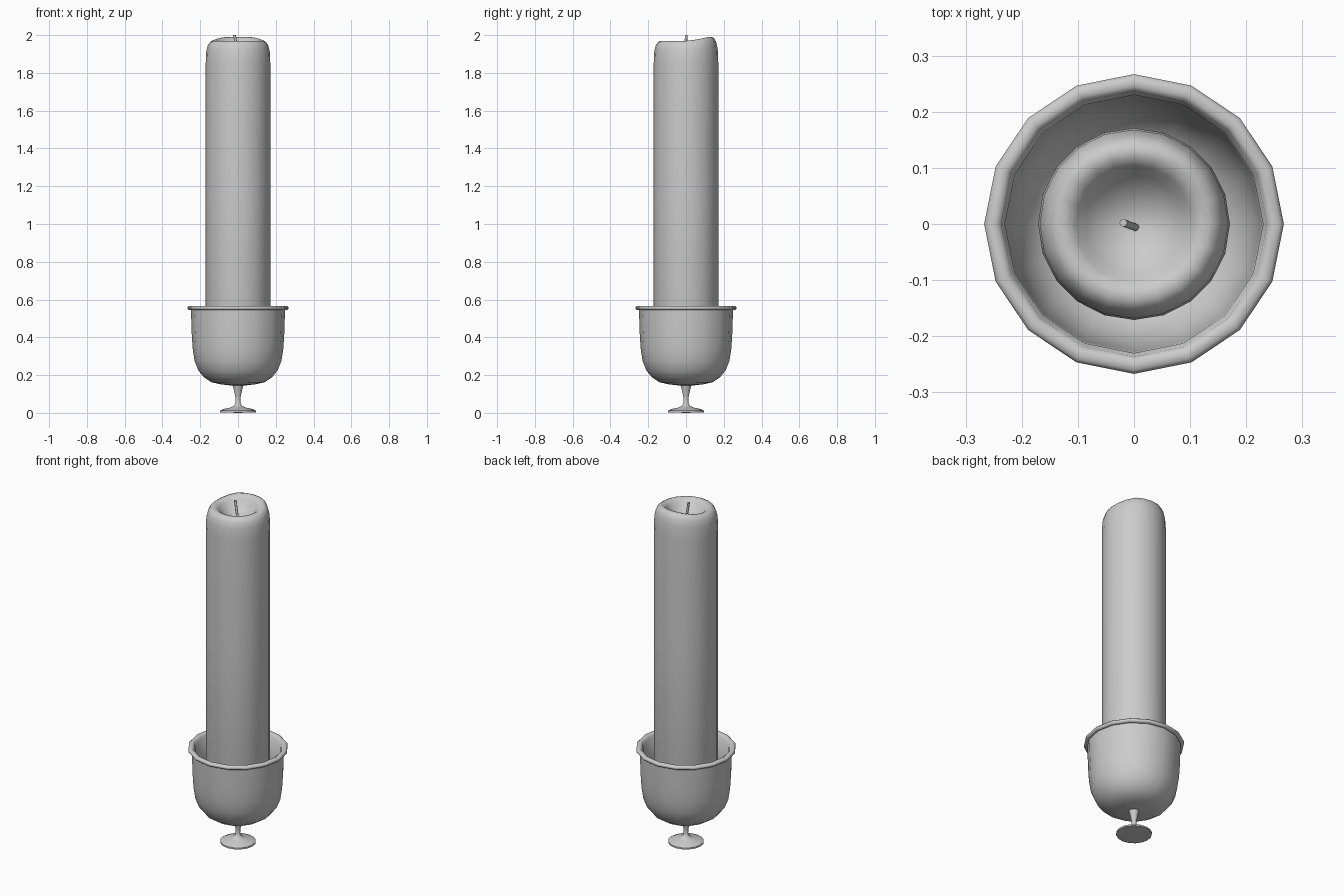
import bpy, math
from mathutils import Vector

if "Cube" in bpy.data.objects:
    bpy.data.objects.remove(bpy.data.objects["Cube"])


def lathe(name, profile, sides, warp=None, closed=False):
    """Revolve (radius, z) points about z; radius 0 makes a pole."""
    verts, faces, rings = [], [], []
    for r, z in profile:
        start = len(verts)
        count = 1 if r == 0 else sides
        for i in range(count):
            a = 2 * math.pi * i / sides + math.pi / 2
            p = (r * math.cos(a), r * math.sin(a), z)
            verts.append(warp(*p) if warp else p)
        rings.append([start + (i if count > 1 else 0) for i in range(sides)])
    pairs = list(zip(rings, rings[1:]))
    if closed:
        pairs.append((rings[-1], rings[0]))
    for lo, hi in pairs:
        for i in range(sides):
            j = (i + 1) % sides
            f = list(dict.fromkeys([lo[i], lo[j], hi[j], hi[i]]))
            faces.append(f)
    mesh = bpy.data.meshes.new(name)
    mesh.from_pydata(verts, [], faces)
    mesh.update()
    obj = bpy.data.objects.new(name, mesh)
    bpy.context.collection.objects.link(obj)
    bpy.context.view_layer.objects.active = obj
    obj.select_set(True)
    bpy.ops.object.shade_smooth_by_angle(angle=math.radians(50))
    obj.select_set(False)
    return obj


# Cup on a slim stem and small round foot, hollow inside
cup_profile = [
    (0, 0), (0.095, 0.003), (0.095, 0.012), (0.075, 0.021), (0.04, 0.028),
    (0.02, 0.038), (0.012, 0.055), (0.014, 0.085), (0.021, 0.12),
    (0.028, 0.144), (0.09, 0.151), (0.14, 0.162), (0.18, 0.188),
    (0.21, 0.225), (0.23, 0.275), (0.24, 0.34), (0.245, 0.42), (0.249, 0.545),
    (0.26, 0.545), (0.267, 0.551), (0.267, 0.56), (0.26, 0.567),
    (0.246, 0.567), (0.237, 0.56), (0.235, 0.55), (0.23, 0.545),
    (0.228, 0.42), (0.222, 0.34), (0.212, 0.28), (0.193, 0.235),
    (0.166, 0.203), (0.13, 0.182), (0.08, 0.172), (0, 0.168),
]
lathe("candle_cup", cup_profile, 16)


# Candle with a melted hollow whose back rim stands higher
def melt(x, y, z):
    if z > 1.86 and y > 0:
        t = min(y / 0.12, 1) ** 1.5
        fade = min(1, (z - 1.86) / 0.1)
        z += 0.021 * t * fade
    return (x, y, z)


candle_profile = [
    (0, 0.19), (0.165, 0.19), (0.171, 0.21), (0.171, 1.2), (0.171, 1.85),
    (0.168, 1.915), (0.16, 1.945), (0.149, 1.963), (0.135, 1.97),
    (0.118, 1.969), (0.104, 1.958), (0.088, 1.938), (0.06, 1.915),
    (0.03, 1.902), (0, 1.897),
]
lathe("candle", candle_profile, 20, melt)


# Leaning wick
def lean(x, y, z):
    t = (z - 1.88) / 0.12
    return (x + 0.006 - 0.025 * t, y - 0.007 + 0.009 * t, z)


wick_profile = [(0, 1.88), (0.007, 1.88), (0.007, 1.95), (0.007, 2.0), (0, 2.0)]
lathe("wick", wick_profile, 8, lean)
